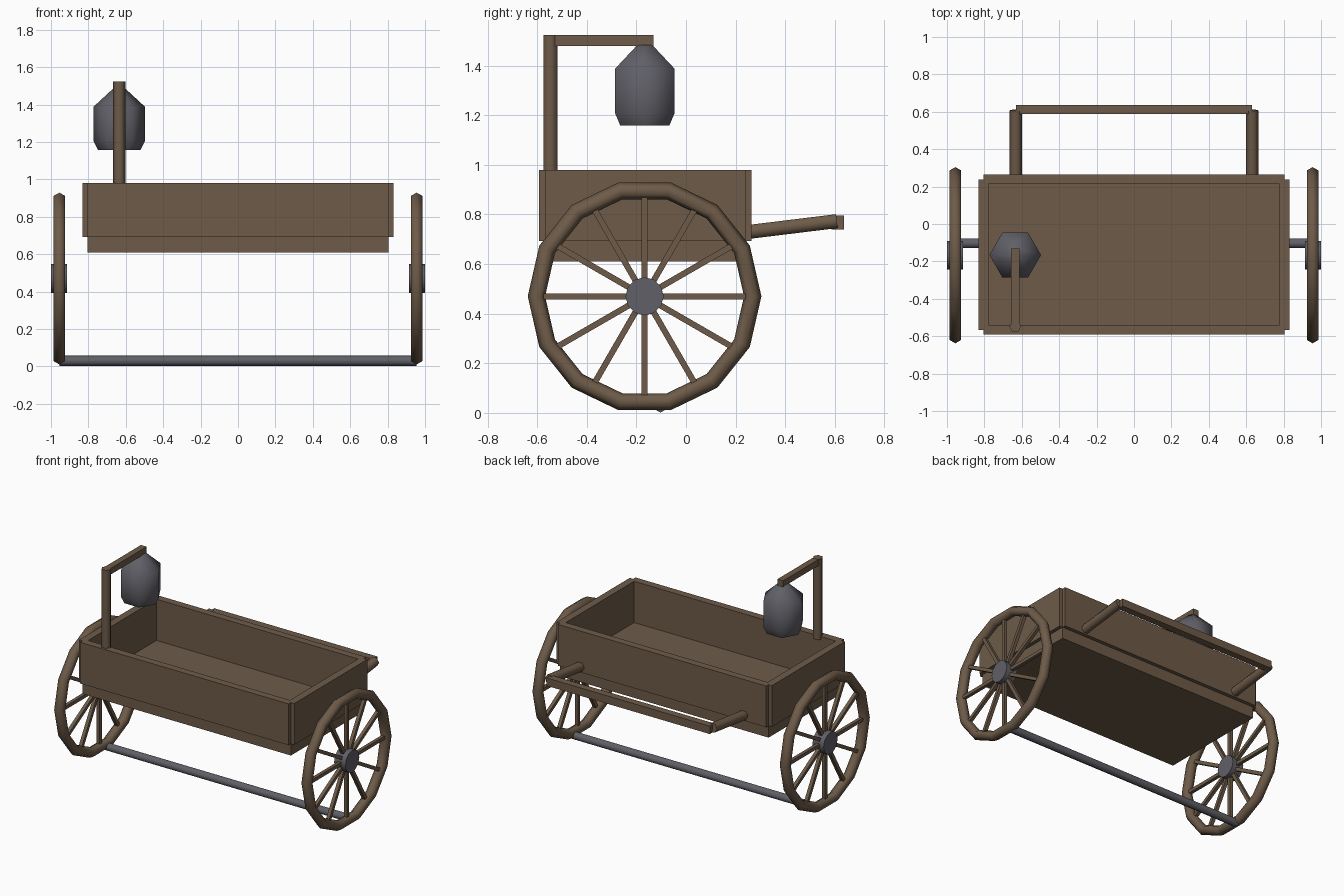
import bpy
from math import pi, cos, sin
from mathutils import Vector, Matrix

if "Cube" in bpy.data.objects:
    bpy.data.objects.remove(bpy.data.objects["Cube"])


def material(name, color):
    m = bpy.data.materials.new(name)
    m.diffuse_color = color
    m.use_nodes = True
    m.node_tree.nodes["Principled BSDF"].inputs["Base Color"].default_value = m.diffuse_color
    return m


WOOD = material("wood", (0.155, 0.105, 0.066, 1))
IRON = material("iron", (0.115, 0.115, 0.135, 1))


def finish(name, mat, smooth=None):
    o = bpy.context.object
    o.name = name
    o.data.materials.append(mat)
    if smooth:
        bpy.ops.object.shade_smooth_by_angle(angle=smooth)
    return o


def box(name, lo, hi, mat=WOOD):
    lo, hi = Vector(lo), Vector(hi)
    bpy.ops.mesh.primitive_cube_add(size=1, location=(lo + hi) / 2)
    o = finish(name, mat)
    o.data.transform(Matrix.Diagonal((*(hi - lo), 1)))
    return o


def rod(name, a, b, r, sides=6, mat=WOOD, turn=0, smooth=1.1):
    a, b = Vector(a), Vector(b)
    d = b - a
    bpy.ops.mesh.primitive_cylinder_add(vertices=sides, radius=r, depth=d.length)
    o = finish(name, mat, smooth)
    # turn spins the cross-section about the rod's own axis
    o.data.transform(Matrix.Rotation(turn, 4, 'Z'))
    o.matrix_world = Matrix.Translation((a + b) / 2) @ d.to_track_quat('Z', 'Y').to_matrix().to_4x4()
    return o


# Floor block and four boards centred on its edges
X, Y0, Y1, T = 0.805, -0.566, 0.239, 0.026
box("floor", (-X, Y0, 0.61), (X, Y1, 0.692))
for name, y in (("front_board", Y0), ("back_board", Y1)):
    box(name, (-X, y - T, 0.692), (X, y + T, 0.98))
for name, x in (("left_board", -X), ("right_board", X)):
    box(name, (x - T, Y0, 0.692), (x + T, Y1, 0.98))

# Wheels: rim, twelve spokes and hub
CY, CZ = -0.167, 0.47
for side, s in (("left", -1), ("right", 1)):
    cx = 0.955 * s
    bpy.ops.mesh.primitive_torus_add(major_segments=14, minor_segments=6, major_radius=0.436,
                                     minor_radius=0.035, location=(cx, CY, CZ),
                                     rotation=(pi / 2, 0, pi / 2))
    finish(side + "_wheel_rim", WOOD, 1.1)
    for i in range(12):
        a = i * pi / 6
        o = box(f"{side}_spoke_{i + 1}", (-0.012, 0.03, -0.012), (0.012, 0.42, 0.012))
        o.location = (cx, CY + 0.225 * cos(a), CZ + 0.225 * sin(a))
        o.rotation_euler.x = a
    rod(side + "_hub", (s * 0.913, CY, CZ), (s * 1.0, CY, CZ), 0.077, 12, IRON, smooth=0.7)

# Low iron rod between the wheels
rod("axle_rod", (-0.955, -0.103, 0.03), (0.955, -0.103, 0.03), 0.029, 6, IRON)

# Push handle
for side, s in (("left", -1), ("right", 1)):
    rod(side + "_handle_arm", (s * 0.632, 0.24, 0.728), (s * 0.632, 0.608, 0.773), 0.0325, 6, turn=pi / 6)
box("handle_bar", (-0.63, 0.587, 0.74), (0.63, 0.637, 0.795))

# Lantern post and arm
PX, PY = -0.635, -0.547
rod("lantern_post", (PX, PY, 0.96), (PX, PY, 1.524), 0.0325, 6, turn=pi / 6)
box("lantern_arm", (PX - 0.022, PY, 1.48), (PX + 0.022, -0.132, 1.523))

# Hexagonal lantern built from stacked rings
profile = [(0.114, 1.158), (0.138, 1.207), (0.138, 1.388), (0.034, 1.484)]
verts = [(PX + r * cos(k * pi / 3), -0.166 + r * sin(k * pi / 3), z)
         for r, z in profile for k in range(6)]
faces = [(j * 6 + k, j * 6 + (k + 1) % 6, j * 6 + 6 + (k + 1) % 6, j * 6 + 6 + k)
         for j in range(3) for k in range(6)]
faces += [tuple(range(5, -1, -1)), tuple(range(18, 24))]
me = bpy.data.meshes.new("lantern")
me.from_pydata(verts, [], faces)
lantern = bpy.data.objects.new("lantern", me)
bpy.context.collection.objects.link(lantern)
bpy.ops.object.select_all(action='DESELECT')
lantern.select_set(True)
bpy.context.view_layer.objects.active = lantern
finish("lantern", IRON, 1.1)
